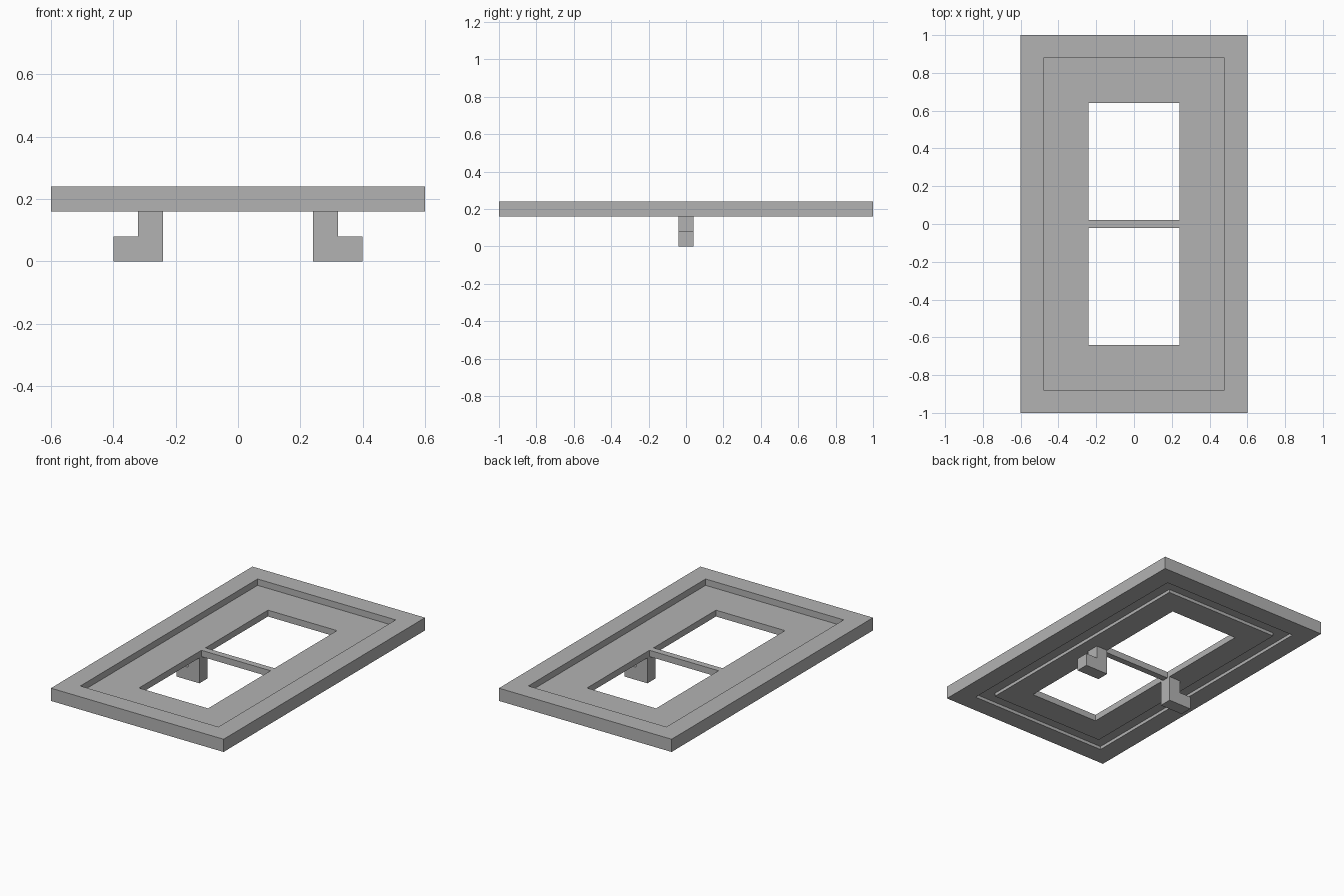
import bpy
import bmesh

if "Cube" in bpy.data.objects:
    bpy.data.objects.remove(bpy.data.objects["Cube"], do_unlink=True)

grey = bpy.data.materials.new("plain grey")
grey.use_nodes = True
colour = (0.45, 0.45, 0.45, 1)
grey.diffuse_color = colour
grey.node_tree.nodes["Principled BSDF"].inputs["Base Color"].default_value = colour


def finish(name, bm):
    bmesh.ops.recalc_face_normals(bm, faces=bm.faces)
    mesh = bpy.data.meshes.new(name)
    bm.to_mesh(mesh)
    bm.free()
    mesh.materials.append(grey)
    obj = bpy.data.objects.new(name, mesh)
    bpy.context.collection.objects.link(obj)
    return obj


def swept_frame(name, section, extra_length):
    """Sweep a closed (half width, height) section around a rectangle."""
    bm = bmesh.new()
    corners = [(1, 1), (-1, 1), (-1, -1), (1, -1)]
    loops = [[bm.verts.new((sx * w, sy * (w + extra_length), z)) for w, z in section]
             for sx, sy in corners]
    n = len(section)
    for a, b in zip(loops, loops[1:] + loops[:1]):
        for i in range(n):
            j = (i + 1) % n
            bm.faces.new((a[i], a[j], b[j], b[i]))
    return finish(name, bm)


def extruded(name, outline, half_depth):
    """Extrude an (x, z) outline along y, centred on y = 0."""
    bm = bmesh.new()
    face = bm.faces.new([bm.verts.new((x, -half_depth, z)) for x, z in outline])
    grown = bmesh.ops.extrude_face_region(bm, geom=[face])["geom"]
    verts = [v for v in grown if isinstance(v, bmesh.types.BMVert)]
    bmesh.ops.translate(bm, verts=verts, vec=(0, 2 * half_depth, 0))
    return finish(name, bm)


# Raised rim and sunken panel, with a shallow groove underneath
swept_frame("frame", [(0.24, 0.16), (0.40, 0.16), (0.40, 0.18), (0.48, 0.18),
                      (0.48, 0.16), (0.60, 0.16), (0.60, 0.24), (0.48, 0.24),
                      (0.48, 0.20), (0.24, 0.20)], 0.4)

# Thin bar dividing the opening
extruded("cross_bar", [(-0.24, 0.16), (0.24, 0.16), (0.24, 0.20), (-0.24, 0.20)], 0.02)

# L-shaped hooks below the panel, feet pointing outward
for side, sign in (("left", 1), ("right", -1)):
    hook = [(0.24, 0), (0.40, 0), (0.40, 0.08), (0.32, 0.08), (0.32, 0.16), (0.24, 0.16)]
    extruded(side + "_hook", [(sign * x, z) for x, z in hook], 0.04)
